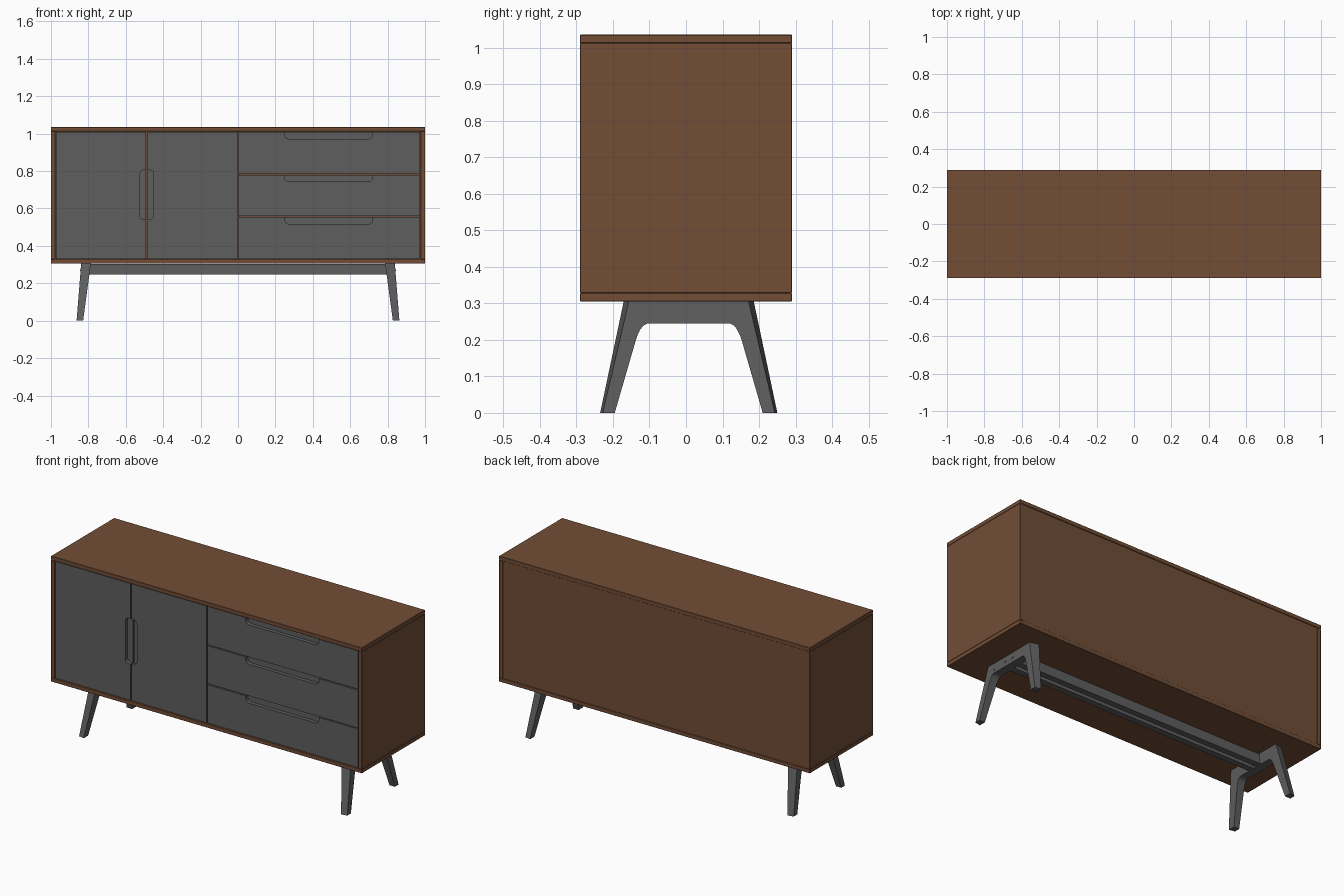
import bpy, bmesh, math

if "Cube" in bpy.data.objects:
    bpy.data.objects.remove(bpy.data.objects["Cube"])

def material(name, rgb):
    m = bpy.data.materials.new(name)
    m.diffuse_color = (*rgb, 1)
    m.use_nodes = True
    m.node_tree.nodes["Principled BSDF"].inputs["Base Color"].default_value = m.diffuse_color
    return m

WOOD = material("walnut brown", (0.168, 0.075, 0.037))
GREY = material("dark grey", (0.112, 0.112, 0.112))

def finish(name, bm, mat, bevel=0.0):
    bmesh.ops.recalc_face_normals(bm, faces=bm.faces)
    me = bpy.data.meshes.new(name)
    bm.to_mesh(me)
    bm.free()
    me.materials.append(mat)
    ob = bpy.data.objects.new(name, me)
    bpy.context.collection.objects.link(ob)
    if bevel:
        b = ob.modifiers.new("bevel", 'BEVEL')
        b.width = bevel
        b.segments = 1
    return ob

def loft(bm, a, b):
    """Solid between two matching outlines."""
    va = [bm.verts.new(p) for p in a]
    vb = [bm.verts.new(p) for p in b]
    n = len(a)
    bm.faces.new(va)
    bm.faces.new(vb[::-1])
    for i in range(n):
        j = (i + 1) % n
        bm.faces.new((va[j], va[i], vb[i], vb[j]))

def add_box(bm, x0, x1, y0, y1, z0, z1):
    ring = [(x0, y0), (x1, y0), (x1, y1), (x0, y1)]
    loft(bm, [(x, y, z0) for x, y in ring], [(x, y, z1) for x, y in ring])

def box(name, mat, x0, x1, y0, y1, z0, z1, bevel=0.0):
    bm = bmesh.new()
    add_box(bm, x0, x1, y0, y1, z0, z1)
    return finish(name, bm, mat, bevel)

# Cabinet shell
D, Z0, Z1, T = 0.29, 0.305, 1.035, 0.023
box("top_panel", WOOD, -1, 1, -D, D, Z1 - T, Z1, 0.0015)
box("bottom_panel", WOOD, -1, 1, -D, D, Z0, Z0 + T, 0.0015)
for s, side in ((-1, "left"), (1, "right")):
    xs = sorted((s * 1.0, s * (1 - T)))
    box(side + "_side_panel", WOOD, *xs, -D, D, Z0 + T, Z1 - T, 0.0015)
box("back_panel", WOOD, -1 + T, 1 - T, 0.268, 0.286, Z0 + T, Z1 - T)
box("divider", WOOD, -0.01, 0.01, -0.25, 0.268, Z0 + T, Z1 - T)

# Door and drawer fronts, with a rounded finger recess in one edge
YF, YM, YB = -0.286, -0.264, -0.25

def notched_front(name, u0, u1, v0, v1, n0, n1, depth, place, r=0.022):
    pts = [(u0, v0), (u1, v0), (u1, v1), (n1, v1)]
    for cx, start in ((n1 - r, 0), (n0 + r, -90)):
        for k in range(6):
            a = math.radians(start - 18 * k)
            pts.append((cx + r * math.cos(a), v1 - depth + r + r * math.sin(a)))
    pts += [(n0, v1), (u0, v1)]
    bm = bmesh.new()
    loft(bm, [place(u, v, YF) for u, v in pts], [place(u, v, YM) for u, v in pts])
    rect = [(u0, v0), (u1, v0), (u1, v1), (u0, v1)]
    loft(bm, [place(u, v, YM) for u, v in rect], [place(u, v, YB) for u, v in rect])
    finish(name, bm, GREY)

zb, zt, g = Z0 + T + 0.003, Z1 - T - 0.003, 0.003
h = (zt - zb) / 3
for i, nm in enumerate(("bottom", "middle", "top")):
    notched_front(nm + "_drawer_front", g, 0.972, zb + i * h + g * (i > 0),
                  zb + (i + 1) * h - g * (i < 2), 0.25, 0.72, 0.037,
                  lambda u, v, y: (u, y, v))
XD = -0.488
notched_front("left_door", zb, zt, -0.974, XD - g, 0.54, 0.805, 0.034,
              lambda u, v, y: (v, y, u))
notched_front("right_door", zb, zt, g, -XD - g, 0.54, 0.805, 0.034,
              lambda u, v, y: (-v, y, u))

# Leg frames: splayed legs, crossbar and bolts at each end
CY = 0.0075
def x_out(z): return 0.863 - 0.08 * z
def x_in(z): return 0.828 - 0.135 * z

# (distance from centre, height, inset of the outer face)
LEG = [(0.2425, 0, 0.007), (0.2025, 0, 0), (0.146, 0.195, 0), (0.140, 0.213, 0),
       (0.132, 0.229, 0), (0.123, 0.240, 0), (0.1125, 0.245, 0),
       (0.1125, 0.305, 0), (0.178, 0.305, 0.014)]
for sx, end in ((-1, "left"), (1, "right")):
    for sy, pos in ((-1, "front"), (1, "back")):
        bm = bmesh.new()
        loft(bm, [(sx * x_in(z), CY + sy * y, z) for y, z, i in LEG],
             [(sx * x_out(z), CY + sy * (y - i), z) for y, z, i in LEG])
        finish(f"{pos}_{end}_leg", bm, GREY)
    bm = bmesh.new()
    bar = [(-0.1125, 0.245), (0.1125, 0.245), (0.1125, 0.305), (-0.1125, 0.305)]
    loft(bm, [(sx * x_in(z), CY + y, z) for y, z in bar],
         [(sx * (x_out(z) - 0.001), CY + y, z) for y, z in bar])
    finish(end + "_crossbar", bm, GREY)
    for k in (-1, 1):
        bm = bmesh.new()
        ring = [(CY + k * 0.029 + 0.008 * math.cos(t * math.pi / 6),
                 0.275 + 0.008 * math.sin(t * math.pi / 6)) for t in range(12)]
        loft(bm, [(sx * 0.82, y, z) for y, z in ring],
             [(sx * (x_out(z) + 0.002), y, z) for y, z in ring])
        finish(f"{end}_bolt", bm, GREY)

# Twin rails joining the frames
for k, nm in ((-1, "front"), (1, "back")):
    yc = CY + k * 0.029
    box(nm + "_rail", GREY, -0.797, 0.797, yc - 0.018, yc + 0.018, 0.248, 0.302)
